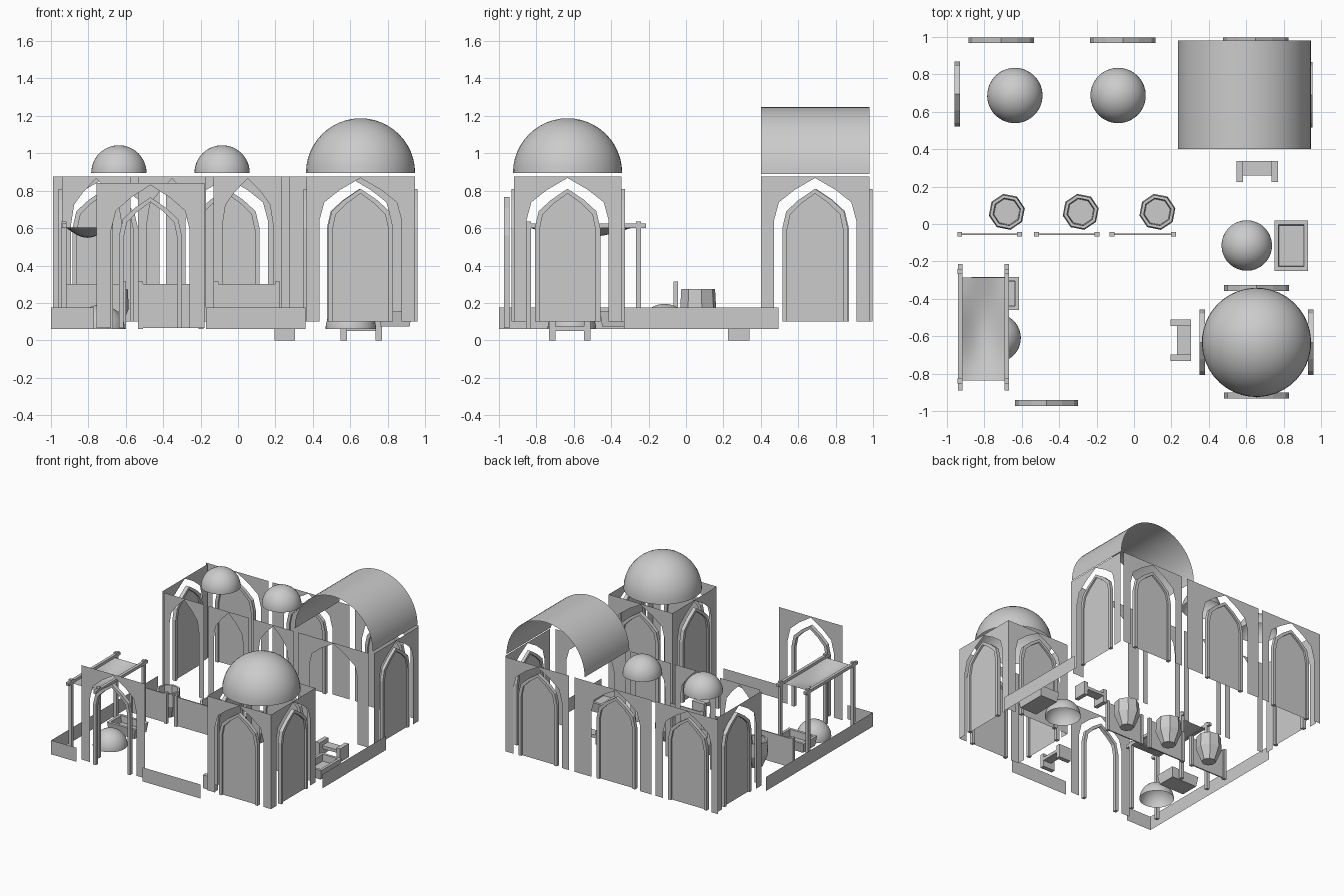
import bpy, bmesh, math
from mathutils import Vector

if "Cube" in bpy.data.objects:
    bpy.data.objects.remove(bpy.data.objects["Cube"])


def make(name, verts, faces, smooth=False):
    me = bpy.data.meshes.new(name)
    me.from_pydata(verts, [], faces)
    me.update()
    ob = bpy.data.objects.new(name, me)
    bpy.context.collection.objects.link(ob)
    if smooth:
        for p in me.polygons:
            p.use_smooth = True
    return ob


def box(name, x0, x1, y0, y1, z0, z1):
    v = [(x, y, z) for x in (x0, x1) for y in (y0, y1) for z in (z0, z1)]
    f = [(0, 1, 3, 2), (4, 6, 7, 5), (0, 4, 5, 1), (2, 3, 7, 6), (0, 2, 6, 4), (1, 5, 7, 3)]
    return make(name, v, f)


def arch(h, spring, apex, bottom):
    """Pointed arch outline, left foot to right foot."""
    r = apex - spring
    half = [(h, bottom), (h, spring), (0.88 * h, spring + 0.43 * r), (0.5 * h, spring + 0.72 * r)]
    return [(-u, z) for u, z in half] + [(0, apex)] + half[::-1]


def place(axis, u, n, z):
    return (u, n, z) if axis == 'x' else (n, u, z)


def plate(name, axis, n, a0, a1, c, zb, zt, opening):
    """Thin wall in the plane n, running a0..a1, with an arched opening at c."""
    op = [(c + u, z) for u, z in opening]
    k = len(op)
    top = [(a0, zb)] + [(a0 if i == 1 else u, zt) for i, (u, z) in enumerate(op) if 0 < i < k - 1] + [(a1, zb)]
    top[-2] = (a1, zt)
    v = [place(axis, u, n, z) for u, z in op + top]
    f = [(i, i + 1, k + i + 1, k + i) for i in range(k - 1)]
    return make(name, v, f)


def frame(name, axis, n0, n1, c, outer, inner, door=True):
    """Arched door surround with depth, plus a flat door leaf."""
    k = len(outer)
    v = []
    for n in (n0, n1):
        for prof in (outer, inner):
            v += [place(axis, c + u, n, z) for u, z in prof]
    f = []
    for i in range(k - 1):
        for a, b in ((0, 1), (1, 3), (3, 2), (2, 0)):
            f.append((a * k + i, a * k + i + 1, b * k + i + 1, b * k + i))
    f += [(0, k, 3 * k, 2 * k), (k - 1, 2 * k - 1, 4 * k - 1, 3 * k - 1)]
    make(name, v, f)
    if door:
        m = (n0 + n1) / 2
        make(name + "_door", [place(axis, c + u, m, z) for u, z in inner], [tuple(range(k))])


def lathe(name, cx, cy, prof, seg, smooth=False):
    v = [(cx + r * math.cos(2 * math.pi * j / seg + 0.2), cy + r * math.sin(2 * math.pi * j / seg + 0.2), z)
         for r, z in prof for j in range(seg)]
    f = [(i * seg + j, i * seg + (j + 1) % seg, (i + 1) * seg + (j + 1) % seg, (i + 1) * seg + j)
         for i in range(len(prof) - 1) for j in range(seg)]
    ob = make(name, v, f, smooth)
    bm = bmesh.new()
    bm.from_mesh(ob.data)
    bmesh.ops.remove_doubles(bm, verts=bm.verts, dist=1e-5)
    bm.to_mesh(ob.data)
    bm.free()
    return ob


def dome(name, cx, cy, z, r):
    prof = [(r * math.cos(a * math.pi / 24), z + r * math.sin(a * math.pi / 24)) for a in range(13)]
    return lathe(name, cx, cy, prof, 40, True)


ZB, ZT = 0.10, 0.875
OPEN = arch(0.22, 0.64, 0.868, ZB)
OUT = arch(0.175, 0.60, 0.81, ZB)
INN = arch(0.15, 0.59, 0.785, ZB)
NARROW = arch(0.135, 0.62, 0.865, ZB)

# rear building: back wall, side walls, open arcade facing the yard
for i, (a0, a1, c) in enumerate([(-0.99, -0.42, -0.71), (-0.385, 0.315, -0.06), (0.365, 0.94, 0.65)]):
    plate(f"back_wall_{i}", 'x', 0.998, a0, a1, c, ZB, ZT, OPEN)
    frame(f"back_frame_{i}", 'x', 0.968, 0.997, c, OUT, INN)
plate("left_wall", 'y', -0.965, 0.40, 0.98, 0.69, ZB, ZT, OPEN)
frame("left_frame", 'y', -0.96, -0.93, 0.695, OUT, INN)
plate("right_wall", 'y', 0.955, 0.40, 0.98, 0.69, ZB, ZT, OPEN)
frame("right_frame", 'y', 0.93, 0.955, 0.69, OUT, INN)
for i, (a0, a1) in enumerate([(-0.94, -0.575), (-0.535, -0.17), (-0.13, 0.235)]):
    plate(f"arcade_wall_{i}", 'x', 0.383, a0, a1, (a0 + a1) / 2, ZB, ZT, NARROW)
plate("vault_room_wall", 'x', 0.383, 0.275, 0.92, 0.60, ZB, ZT, OPEN)

# barrel vault and small roof domes
N = 32
vv = [(0.59 + 0.355 * math.cos(math.pi * i / N), y, 0.89 + 0.357 * math.sin(math.pi * i / N))
      for i in range(N + 1) for y in (0.40, 0.98)]
make("barrel_vault", vv, [(2 * i, 2 * i + 1, 2 * i + 3, 2 * i + 2) for i in range(N)], True)
dome("roof_dome_left", -0.637, 0.687, 0.895, 0.148)
dome("roof_dome_right", -0.085, 0.687, 0.895, 0.148)

# domed pavilion at the front right corner
for i, n in enumerate((-0.92, -0.345)):
    plate(f"pavilion_wall_x{i}", 'x', n, 0.365, 0.945, 0.655, ZB, ZT, OPEN)
    frame(f"pavilion_frame_x{i}", 'x', n - 0.012, n + 0.018, 0.655, OUT, INN)
for i, n in enumerate((0.365, 0.945)):
    plate(f"pavilion_wall_y{i}", 'y', n, -0.92, -0.345, -0.633, ZB, ZT, OPEN)
    frame(f"pavilion_frame_y{i}", 'y', n - 0.016, n + 0.014, -0.633, OUT, INN)
dome("pavilion_dome", 0.655, -0.633, 0.895, 0.292)

# open entrance portal
plate("portal_wall", 'x', -0.952, -0.757, -0.18, -0.468, 0.065, 0.84, arch(0.21, 0.59, 0.83, 0.065))
frame("portal_frame", 'x', -0.972, -0.942, -0.468, arch(0.168, 0.56, 0.765, 0.065),
      arch(0.143, 0.55, 0.74, 0.065), False)


# low boundary walls
def low_wall(name, axis, n, a0, a1):
    make(name, [place(axis, u, n, z) for u, z in ((a0, 0.06), (a1, 0.06), (a1, 0.175), (a0, 0.175))], [(0, 1, 2, 3)])


low_wall("low_wall_front_left", 'x', -0.998, -1.0, -0.77)
low_wall("low_wall_front", 'x', -0.998, -0.17, 0.36)
low_wall("low_wall_left", 'y', -0.999, -0.998, 0.39)
low_wall("low_wall_right", 'y', 0.999, -0.33, 0.495)

# yard railings with end posts, and planters behind them
for i, (a0, a1) in enumerate([(-0.945, -0.60), (-0.535, -0.185), (-0.13, 0.225)]):
    box(f"railing_panel_{i}", a0 + 0.02, a1 - 0.02, -0.06, -0.05, 0.065, 0.30)
    for s, x in enumerate((a0, a1 - 0.026)):
        box(f"railing_post_{i}_{s}", x, x + 0.026, -0.068, -0.042, 0.06, 0.315)
for i, x in enumerate((-0.68, -0.285, 0.125)):
    lathe(f"planter_{i}", x, 0.065,
          [(0, 0.065), (0.055, 0.065), (0.098, 0.17), (0.092, 0.275), (0.075, 0.275), (0.07, 0.2), (0, 0.2)], 8)

# ovens
dome("oven_left", -0.735, -0.61, 0.06, 0.13)
dome("oven_right", 0.603, -0.115, 0.06, 0.135)


# shallow troughs with a raised rim
def trough(name, x0, x1, y0, y1, z0, z1):
    def ring(d, z):
        return [(x0 + d, y0 + d, z), (x1 - d, y0 + d, z), (x1 - d, y1 - d, z), (x0 + d, y1 - d, z)]
    v = ring(0.012, z0) + ring(0, z1) + ring(0.022, z1) + ring(0.025, z0 + 0.025)
    f = [(4 * r + j, 4 * r + (j + 1) % 4, 4 * r + 4 + (j + 1) % 4, 4 * r + 4 + j) for r in range(3) for j in range(4)]
    make(name, v, f + [(3, 2, 1, 0), (12, 13, 14, 15)])


trough("trough_right", 0.75, 0.93, -0.25, 0.018, 0.075, 0.155)
trough("trough_left", -0.87, -0.615, -0.46, -0.283, 0.075, 0.155)

# canopy with sagging cloth
for i, x in enumerate((-0.93, -0.68)):
    box(f"canopy_beam_{i}", x - 0.012, x + 0.012, -0.89, -0.215, 0.60, 0.624)
    for j, y in enumerate((-0.84, -0.253)):
        box(f"canopy_post_{i}_{j}", x - 0.013, x + 0.013, y - 0.013, y + 0.013, 0.06, 0.635)
G = 8
cv = [(-0.92 + 0.23 * i / G, -0.838 + 0.553 * j / G,
       0.603 - 0.055 * math.sin(math.pi * i / G) * math.sin(math.pi * j / G))
      for i in range(G + 1) for j in range(G + 1)]
make("canopy_cloth", cv, [(i * (G + 1) + j, (i + 1) * (G + 1) + j, (i + 1) * (G + 1) + j + 1, i * (G + 1) + j + 1)
                          for i in range(G) for j in range(G)], True)


# benches with arm blocks
def bench(name, axis, c, n0, n1):
    def b(part, a0, a1, m0, m1, z0, z1):
        if axis == 'x':
            box(f"{name}_{part}", a0, a1, m0, m1, z0, z1)
        else:
            box(f"{name}_{part}", m0, m1, a0, a1, z0, z1)
    b("arm_a", c - 0.111, c - 0.076, n0, n1, 0, 0.11)
    b("arm_b", c + 0.076, c + 0.111, n0, n1, 0, 0.11)
    b("seat", c - 0.08, c + 0.08, n0 + 0.035, n1, 0.05, 0.075)


bench("bench_back", 'x', 0.66, 0.225, 0.338)
bench("bench_side", 'y', -0.622, 0.195, 0.305)
